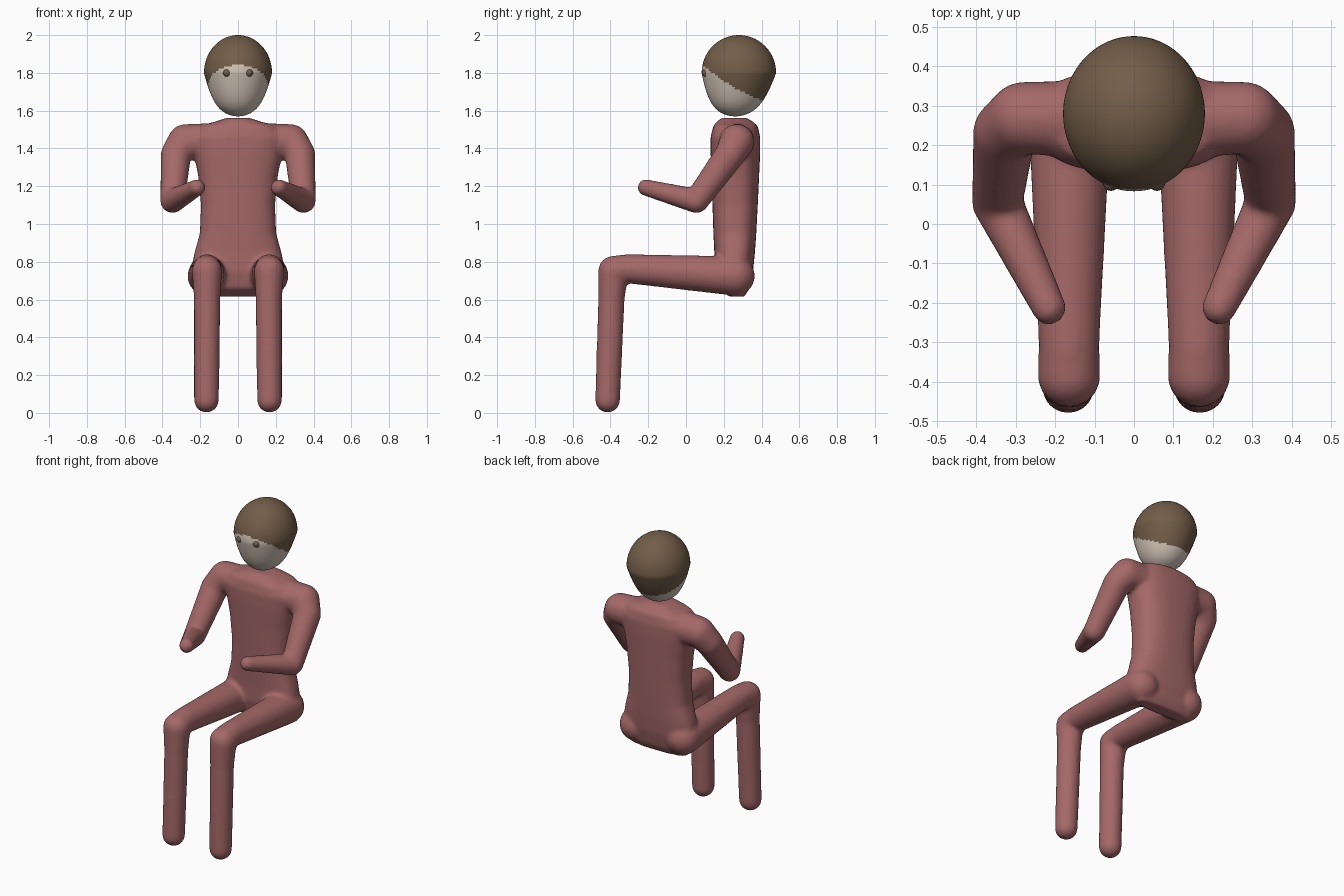
import bpy, bmesh, math
from mathutils import Vector

cube = bpy.data.objects.get("Cube")
if cube:
    bpy.data.objects.remove(cube, do_unlink=True)


def material(name, rgb):
    m = bpy.data.materials.new(name)
    m.use_nodes = True
    m.diffuse_color = (*rgb, 1)
    m.node_tree.nodes["Principled BSDF"].inputs["Base Color"].default_value = (*rgb, 1)
    return m


rose = material("dusty rose", (0.38, 0.14, 0.14))
brown = material("hair brown", (0.17, 0.11, 0.065))
skin = material("pale skin", (0.65, 0.55, 0.47))


def finish(bm, name, mats):
    bmesh.ops.recalc_face_normals(bm, faces=bm.faces)
    for f in bm.faces:
        f.smooth = True
    mesh = bpy.data.meshes.new(name)
    bm.to_mesh(mesh)
    bm.free()
    for m in mats:
        mesh.materials.append(m)
    obj = bpy.data.objects.new(name, mesh)
    bpy.context.collection.objects.link(obj)
    return obj


# unit ball directions shared by all limb joints
ball = bmesh.new()
bmesh.ops.create_icosphere(ball, subdivisions=3, radius=1)
directions = [v.co.copy() for v in ball.verts]
ball.free()


def limb(bm, joints, side):
    """Chain of rounded, tapered capsules through (x, y, z, radius) joints."""
    for pair in zip(joints, joints[1:]):
        verts = [bm.verts.new(Vector((x * side, y, z)) + d * r)
                 for x, y, z, r in pair for d in directions]
        bmesh.ops.convex_hull(bm, input=verts)
        loose = [v for v in verts if v.is_valid and not v.link_faces]
        bmesh.ops.delete(bm, geom=loose, context='VERTS')


def torso(bm, rings, sides=40, power=2.6):
    """Loft of rounded sections (z, half width, front y, back y)."""
    loops = []
    for z, w, front, back in rings:
        loop = []
        for i in range(sides):
            a = 2 * math.pi * i / sides
            c, s = math.cos(a), math.sin(a)
            x = math.copysign(abs(c) ** (2 / power), c) * w
            y = math.copysign(abs(s) ** (2 / power), s) * (back - front) / 2
            loop.append(bm.verts.new((x, (front + back) / 2 + y, z)))
        loops.append(loop)
    for a, b in zip(loops, loops[1:]):
        for i in range(sides):
            j = (i + 1) % sides
            bm.faces.new((a[i], a[j], b[j], b[i]))
    bm.faces.new(loops[0][::-1])
    bm.faces.new(loops[-1])


# body: torso, arms and legs fused into one soft skin
bm = bmesh.new()
torso(bm, [
    (0.615, 0.19, 0.23, 0.31), (0.66, 0.23, 0.17, 0.335),
    (0.75, 0.25, 0.15, 0.355), (0.85, 0.23, 0.15, 0.365),
    (0.95, 0.202, 0.145, 0.372), (1.1, 0.196, 0.14, 0.38),
    (1.25, 0.21, 0.135, 0.387), (1.38, 0.235, 0.13, 0.393),
    (1.46, 0.25, 0.13, 0.393), (1.52, 0.2, 0.145, 0.38),
    (1.545, 0.11, 0.165, 0.35), (1.562, 0.06, 0.19, 0.32)])
arm = [(0.12, 0.265, 1.435, 0.1), (0.28, 0.27, 1.437, 0.092),
       (0.328, 0.235, 1.37, 0.081), (0.347, 0.055, 1.122, 0.065),
       (0.216, -0.213, 1.193, 0.044)]
leg = [(0.163, 0.26, 0.725, 0.105), (0.165, -0.31, 0.763, 0.077),
       (0.165, -0.385, 0.752, 0.08), (0.163, -0.395, 0.6, 0.07),
       (0.167, -0.415, 0.067, 0.066)]
for side in (1, -1):
    limb(bm, arm, side)
    limb(bm, leg, side)
body = finish(bm, "body", [rose])
fuse = body.modifiers.new("fuse", 'REMESH')
fuse.mode = 'VOXEL'
fuse.voxel_size = 0.011
fuse.use_smooth_shade = True
soften = body.modifiers.new("soften", 'SMOOTH')
soften.factor = 0.5
soften.iterations = 8

# head: egg narrowing to the chin, hair cap above a sloping hairline
bm = bmesh.new()
bmesh.ops.create_uvsphere(bm, u_segments=72, v_segments=56, radius=1)
for v in bm.verts:
    x, y, z = v.co
    taper = 1 + 0.1 * min(z, 0) * (1 + z) * 4 * 0.8
    v.co = (x * 0.18 * taper, 0.28 + y * 0.197 * taper - 0.02 * max(-z, 0),
            1.8 + z * (0.2 if z > 0 else 0.23))
for f in bm.faces:
    c = f.calc_center_median()
    t = c.y - 0.09
    hairline = 1.84 - 0.85 * t + 0.85 * t * t
    f.material_index = 1 if c.z > hairline else 0
finish(bm, "head", [skin, brown])

# eyes
for side, name in ((1, "left_eye"), (-1, "right_eye")):
    bm = bmesh.new()
    bmesh.ops.create_uvsphere(bm, u_segments=20, v_segments=12, radius=0.021)
    bmesh.ops.translate(bm, verts=bm.verts, vec=(0.058 * side, 0.105, 1.8))
    finish(bm, name, [brown])
